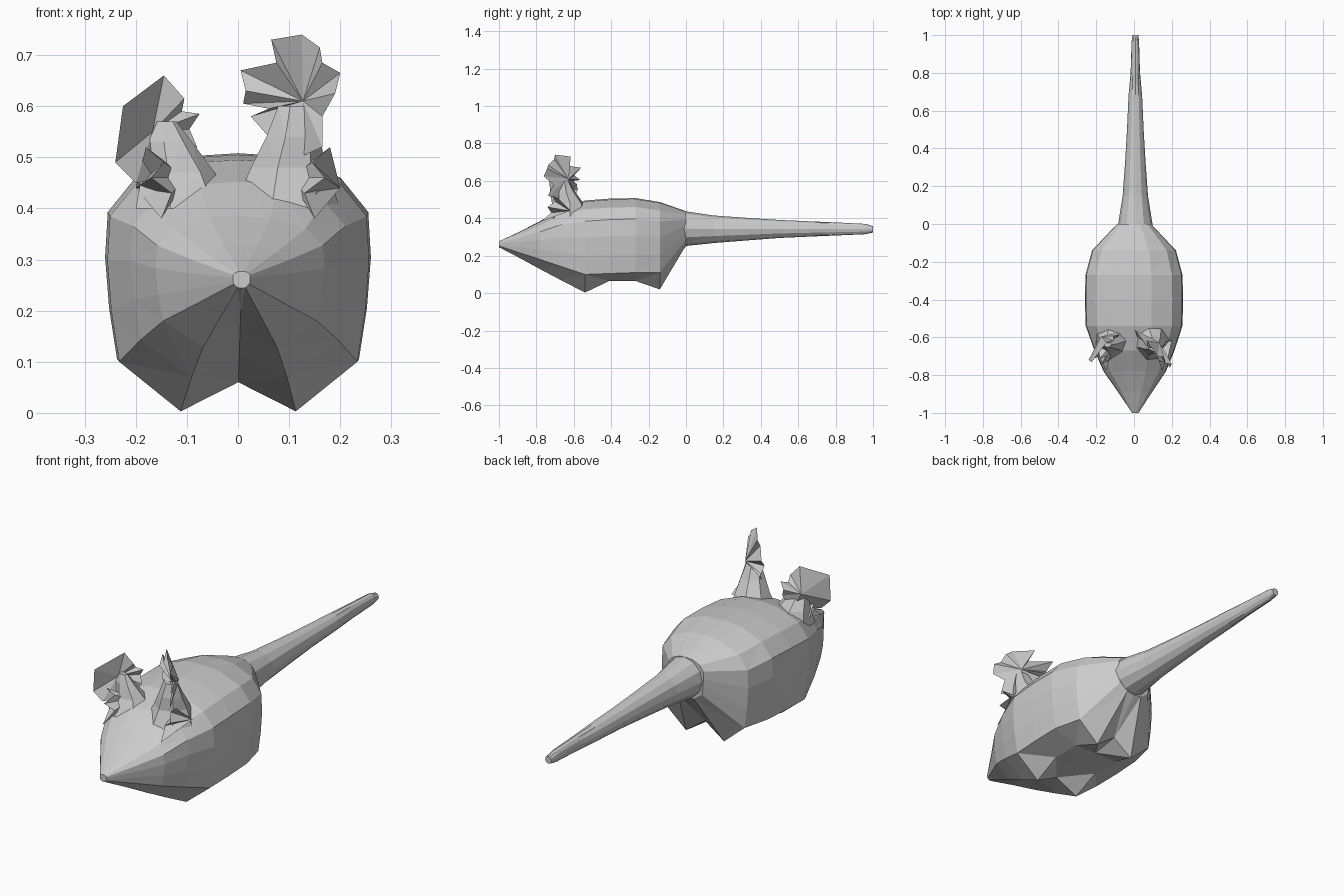
import bpy, bmesh, math

if "Cube" in bpy.data.objects:
    bpy.data.objects.remove(bpy.data.objects["Cube"])

grey = bpy.data.materials.new("fur grey")
grey.diffuse_color = (0.6, 0.6, 0.6, 1)
grey.use_nodes = True
grey.node_tree.nodes["Principled BSDF"].inputs["Base Color"].default_value = grey.diffuse_color


def finish(name, bm):
    bmesh.ops.recalc_face_normals(bm, faces=bm.faces)
    mesh = bpy.data.meshes.new(name)
    bm.to_mesh(mesh)
    bm.free()
    mesh.materials.append(grey)
    obj = bpy.data.objects.new(name, mesh)
    bpy.context.collection.objects.link(obj)
    return obj


def loft(name, rings):
    """Skin a list of equal-length closed rings and cap both ends."""
    bm = bmesh.new()
    vs = [[bm.verts.new(p) for p in ring] for ring in rings]
    n = len(vs[0])
    for a, b in zip(vs, vs[1:]):
        for i in range(n):
            j = (i + 1) % n
            bm.faces.new((a[i], a[j], b[j], b[i]))
    bm.faces.new(vs[0])
    bm.faces.new(vs[-1])
    # facet the skin into flat triangles
    bmesh.ops.triangulate(bm, faces=[f for f in bm.faces if len(f.verts) == 4])
    return finish(name, bm)


# Body and pointed head: y, half width, top, side corner z, foot z, belly z
stations = [
    (-1.00, 0.017, 0.277, 0.252, 0.245, 0.244),
    (-0.89, 0.090, 0.328, 0.216, 0.188, 0.202),
    (-0.78, 0.165, 0.385, 0.180, 0.128, 0.160),
    (-0.67, 0.212, 0.452, 0.143, 0.070, 0.110),
    (-0.54, 0.256, 0.495, 0.100, 0.003, 0.060),
    (-0.41, 0.260, 0.505, 0.105, 0.065, 0.065),
    (-0.27, 0.257, 0.508, 0.110, 0.065, 0.068),
    (-0.14, 0.222, 0.487, 0.110, 0.020, 0.090),
    (0.00, 0.090, 0.438, 0.285, 0.255, 0.250),
]
# Right half of the cross-section: fraction of width, fraction of side height
profile = [(0.36, 0.985), (0.78, 0.88), (0.98, 0.72), (1, 0.5), (0.97, 0.25), (0.91, 0)]


def body_ring(y, w, top, corner, foot, belly):
    half = [(w * u, corner + (top - corner) * v) for u, v in profile]
    half.append((w * 0.44, foot))
    pts = [(0, top)] + half + [(0, belly)] + [(-x, z) for x, z in reversed(half)]
    shift = 0.007 * max(0, -y - 0.5) * 2
    return [(x + shift, y, z) for x, z in pts]


loft("body", [body_ring(*s) for s in stations])

# Long tapering tail: y, half width, bottom, top
tail = [(-0.02, 0.094, 0.25, 0.44), (0.15, 0.067, 0.268, 0.415), (0.33, 0.054, 0.282, 0.402),
        (0.50, 0.044, 0.295, 0.391), (0.68, 0.036, 0.303, 0.383), (0.80, 0.025, 0.308, 0.378),
        (0.96, 0.020, 0.315, 0.37), (1.00, 0.016, 0.324, 0.358)]


def tail_ring(y, r, low, high, n=12):
    mid, h = (low + high) / 2, (high - low) / 2
    return [(0.007 + r * math.cos(a), y, mid + h * math.sin(a))
            for a in (2 * math.pi * i / n for i in range(n))]


loft("tail", [tail_ring(*t) for t in tail])


# Ears: ragged outlines (x, z) on slanted planes, pinched into a cupped fan
def ear(name, outline, y_at_zero, slope, centre, back):
    bm = bmesh.new()
    side = 1 if centre[0] > 0 else -1
    rim = []
    for i, (x, z) in enumerate(outline):
        wave = 0.014 if i % 2 else -0.014
        rim.append(bm.verts.new((x, y_at_zero - slope * abs(x) + wave, z)))
    x, z = centre
    y = y_at_zero - slope * abs(x)
    front = bm.verts.new((x + side * 0.012, y + 0.012, z))
    rear = bm.verts.new((x + side * 0.02, y + back, z))
    for i, v in enumerate(rim):
        w = rim[(i + 1) % len(rim)]
        bm.faces.new((v, w, front))
        bm.faces.new((w, v, rear))
    return finish(name, bm)


ear("left_ear",
    [(-0.20, 0.45), (-0.24, 0.49), (-0.225, 0.60), (-0.145, 0.66), (-0.105, 0.615),
     (-0.11, 0.59), (-0.075, 0.585), (-0.095, 0.555), (-0.08, 0.52), (-0.12, 0.46)],
    -0.50, 0.97, (-0.155, 0.55), 0.055)
ear("right_ear",
    [(0.06, 0.54), (0.025, 0.58), (0.06, 0.595), (0.01, 0.605), (0.015, 0.63), (0.005, 0.67),
     (0.075, 0.685), (0.065, 0.73), (0.125, 0.74), (0.16, 0.715), (0.165, 0.685),
     (0.20, 0.665), (0.19, 0.625), (0.165, 0.58), (0.165, 0.52), (0.12, 0.50)],
    -0.57, 0.93, (0.115, 0.61), 0.05)


# Stalks that widen from the ear into the crown
def stalk(name, levels):
    rings = []
    for x, y, z, rx, ry in levels:
        ring = []
        for i in range(7):
            a = 2 * math.pi * i / 7
            ring.append((x + rx * math.cos(a), y + ry * math.sin(a), z))
        rings.append(ring)
    loft(name, rings)


stalk("left_ear_stalk", [(-0.11, -0.62, 0.40, 0.10, 0.10), (-0.12, -0.62, 0.47, 0.075, 0.06),
                         (-0.135, -0.635, 0.53, 0.045, 0.03), (-0.14, -0.64, 0.57, 0.02, 0.012)])
stalk("right_ear_stalk", [(0.09, -0.62, 0.40, 0.11, 0.11), (0.095, -0.62, 0.48, 0.077, 0.075),
                          (0.105, -0.64, 0.54, 0.055, 0.05), (0.11, -0.65, 0.60, 0.035, 0.025)])

# Crumpled folds where the outer ear meets the cheek
for side, label in ((-1, "left"), (1, "right")):
    bm = bmesh.new()
    path = [(0.15, -0.78, 0.38), (0.13, -0.72, 0.43), (0.17, -0.74, 0.46),
            (0.145, -0.70, 0.49), (0.18, -0.71, 0.52)]
    inner = bm.verts.new((side * 0.10, -0.62, 0.46))
    outer = bm.verts.new((side * 0.20, -0.62, 0.44))
    verts = [bm.verts.new((side * x, y, z)) for x, y, z in path]
    for a, b in zip(verts, verts[1:]):
        bm.faces.new((a, b, inner))
        bm.faces.new((b, a, outer))
    bm.faces.new((verts[0], inner, outer))
    bm.faces.new((verts[-1], outer, inner))
    finish(label + "_ear_fold", bm)
